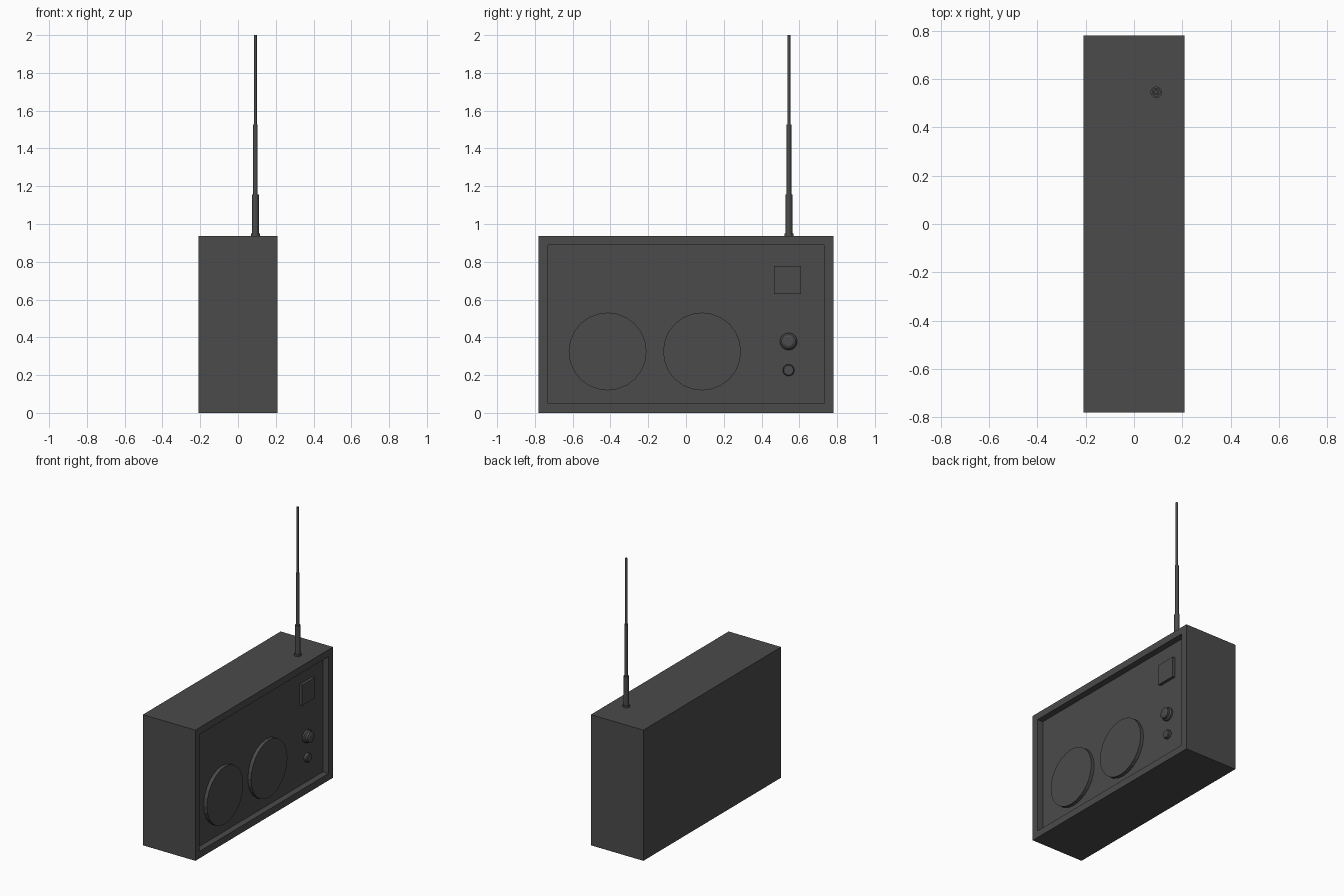
import bpy, bmesh, math
from mathutils import Matrix

if "Cube" in bpy.data.objects:
    bpy.data.objects.remove(bpy.data.objects["Cube"])

dark = bpy.data.materials.new("dark_grey")
dark.diffuse_color = (0.07, 0.07, 0.07, 1)
dark.use_nodes = True
dark.node_tree.nodes["Principled BSDF"].inputs["Base Color"].default_value = dark.diffuse_color

FRONT = 0.208             # x of the radio's face
PANEL = FRONT - 0.045     # x of the recessed panel


def finish(bm, name, loc=(0, 0, 0)):
    bmesh.ops.recalc_face_normals(bm, faces=bm.faces)
    me = bpy.data.meshes.new(name)
    bm.to_mesh(me)
    bm.free()
    me.materials.append(dark)
    ob = bpy.data.objects.new(name, me)
    ob.location = loc
    bpy.context.collection.objects.link(ob)
    return ob


def box(bm, x0, x1, y0, y1, z0, z1):
    m = Matrix.Translation(((x0 + x1) / 2, (y0 + y1) / 2, (z0 + z1) / 2))
    m = m @ Matrix.Diagonal((x1 - x0, y1 - y0, z1 - z0, 1))
    bmesh.ops.create_cube(bm, size=1, matrix=m)


def turned(name, profile, sides, loc, along_x=False):
    """Stack rings of (radius, height) into a capped turned part."""
    bm = bmesh.new()
    rings = []
    for r, h in profile:
        ring = []
        for i in range(sides):
            a = 2 * math.pi * i / sides
            u, v = r * math.cos(a), r * math.sin(a)
            ring.append(bm.verts.new((h, u, v) if along_x else (u, v, h)))
        rings.append(ring)
    for a, b in zip(rings, rings[1:]):
        for i in range(sides):
            j = (i + 1) % sides
            bm.faces.new((a[i], a[j], b[j], b[i]))
    bm.faces.new(rings[0])
    bm.faces.new(rings[-1])
    return finish(bm, name, loc)


# Case with recessed front panel
bm = bmesh.new()
box(bm, -FRONT, FRONT, -0.78, 0.78, 0, 0.937)
bm.normal_update()
face = max(bm.faces, key=lambda f: f.normal.x)
bmesh.ops.inset_region(bm, faces=[face], thickness=0.07)
inner = bmesh.ops.extrude_discrete_faces(bm, faces=[face])["faces"][0]
for v in inner.verts:
    v.co.x = PANEL
finish(bm, "case")

# Speakers
for label, y in (("left", -0.415), ("right", 0.085)):
    turned(label + "_speaker", [(0.206, -0.01), (0.206, 0.025)], 24,
           (PANEL, y, 0.325), True)

# Tuning display
bm = bmesh.new()
box(bm, PANEL - 0.01, PANEL + 0.02, 0.465, 0.61, 0.63, 0.777)
finish(bm, "display")

# Knobs
turned("tuning_knob", [(0.046, -0.01), (0.046, 0.012), (0.038, 0.02), (0.038, 0.036), (0.024, 0.043)],
       16, (PANEL, 0.543, 0.378), True)
turned("volume_knob", [(0.031, -0.01), (0.031, 0.018), (0.026, 0.024)],
       16, (PANEL, 0.543, 0.226), True)

# Telescopic antenna
turned("antenna", [(0.024, 0.93), (0.024, 0.95), (0.018, 0.95), (0.018, 1.155),
                   (0.0125, 1.155), (0.0125, 1.527), (0.008, 1.527), (0.008, 2.0)],
       12, (0.092, 0.545, 0))
